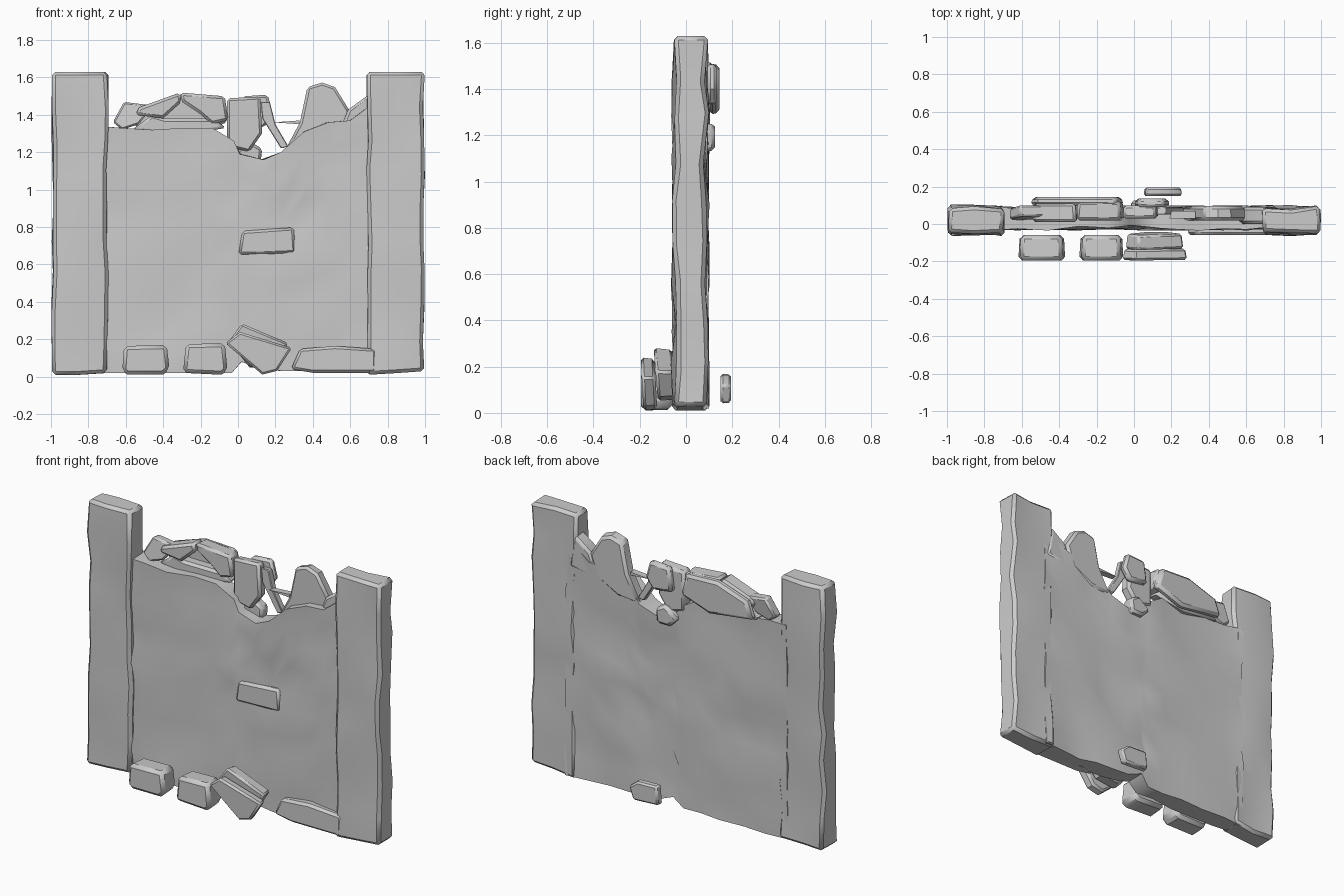
import bpy, bmesh, math, random
from mathutils import Vector

if "Cube" in bpy.data.objects:
    bpy.data.objects.remove(bpy.data.objects["Cube"])

random.seed(7)


def finish(name, bm, bevel=0.0, angle=60):
    bmesh.ops.recalc_face_normals(bm, faces=bm.faces)
    me = bpy.data.meshes.new(name)
    bm.to_mesh(me)
    bm.free()
    ob = bpy.data.objects.new(name, me)
    bpy.context.collection.objects.link(ob)
    if bevel:
        m = ob.modifiers.new("worn_edges", 'BEVEL')
        m.width = bevel
        m.segments = 1
        m.limit_method = 'ANGLE'
        m.angle_limit = math.radians(55)
    bpy.ops.object.select_all(action='DESELECT')
    ob.select_set(True)
    bpy.context.view_layer.objects.active = ob
    bpy.ops.object.shade_smooth_by_angle(angle=math.radians(angle))
    return ob


def slab(name, columns, rows, front, back, jitter, bevel):
    """Weathered slab: columns are (x, bottom, top); both faces are jittered grids."""
    bm = bmesh.new()
    n = len(columns)
    sides = []
    for y, sgn in ((front, 1), (back, -1)):
        grid = []
        for i, (x, lo, hi) in enumerate(columns):
            col = []
            for r in range(rows + 1):
                edge_r = r in (0, rows)
                dx = random.uniform(-1, 1) * jitter * 0.5
                dz = 0 if edge_r else random.uniform(-1, 1) * jitter * 0.9
                if i == 0:
                    dx = abs(dx)
                elif i == n - 1:
                    dx = -abs(dx)
                dy = sgn * random.random() * jitter
                col.append(bm.verts.new((x + dx, y + dy, lo + (hi - lo) * r / rows + dz)))
            grid.append(col)
        for i in range(n - 1):
            for r in range(rows):
                bm.faces.new((grid[i][r], grid[i + 1][r], grid[i + 1][r + 1], grid[i][r + 1]))
        sides.append(grid)
    ring = ([(i, 0) for i in range(n)] + [(n - 1, r) for r in range(1, rows + 1)]
            + [(i, rows) for i in range(n - 2, -1, -1)] + [(0, r) for r in range(rows - 1, 0, -1)])
    f, b = sides
    for (i, r), (j, s) in zip(ring, ring[1:] + ring[:1]):
        bm.faces.new((f[i][r], f[j][s], b[j][s], b[i][r]))
    return finish(name, bm, bevel)


def chunk(name, outline, y0, y1, bevel=0.015, shear=0.0, taper=0.94):
    """Broken stone: x-z outline given thickness along y, narrowing to the back."""
    bm = bmesh.new()
    c = sum((Vector(p) for p in outline), Vector((0, 0))) / len(outline)
    f = [bm.verts.new((x, y0 + shear * (z - c.y), z)) for x, z in outline]
    b = [bm.verts.new((c.x + (x - c.x) * taper, y1 + shear * (z - c.y),
                       c.y + (z - c.y) * taper)) for x, z in outline]
    bm.faces.new(f)
    bm.faces.new(b[::-1])
    for i in range(len(f)):
        j = (i + 1) % len(f)
        bm.faces.new((f[i], b[i], b[j], f[j]))
    return finish(name, bm, bevel, 35)


# Tall end pillars
slab("left_pillar", [(-1.0, 0.01, 1.63), (-0.85, 0.01, 1.63), (-0.69, 0.02, 1.63)],
     9, -0.068, 0.104, 0.03, 0.018)
slab("right_pillar", [(0.685, 0.01, 1.63), (0.85, 0.02, 1.63), (1.0, 0.03, 1.63)],
     9, -0.068, 0.104, 0.03, 0.018)

# Wall panel with a broken top and a worn notch at the base
slab("wall_panel",
     [(-0.76, .02, 1.34), (-0.62, .02, 1.33), (-0.46, .02, 1.32), (-0.30, .02, 1.33),
      (-0.15, .02, 1.33), (-0.03, .02, 1.26), (0.02, .08, 1.19), (0.13, .04, 1.16),
      (0.24, .03, 1.2), (0.35, .03, 1.31), (0.48, .02, 1.36), (0.60, .02, 1.37),
      (0.76, .02, 1.48)], 10, -0.035, 0.100, 0.028, 0.0)

# Shallow stones standing proud of the front face
chunk("foot_stone", [(.28, .04), (.33, .15), (.52, .165), (.74, .15), (.74, .02), (.4, .02)], -.06, .02)
chunk("overhanging_stone", [(0.0, .65), (.02, .78), (.3, .8), (.31, .66)], -.036, .02)

# Broken masonry along the top: a hollow cluster on the left
chunk("hollow_back", [(-.56, 1.33), (-.52, 1.44), (-.31, 1.51), (-.09, 1.5), (-.05, 1.36), (-.25, 1.29)],
      .10, .145)
chunk("hollow_lower_rim", [(-.57, 1.32), (-.46, 1.4), (-.39, 1.38), (-.13, 1.38), (-.06, 1.33), (-.3, 1.29)],
      .03, .11)
chunk("hollow_left_rim", [(-.55, 1.40), (-.53, 1.44), (-.31, 1.52), (-.3, 1.47), (-.4, 1.38)], .01, .11)
chunk("hollow_right_rim", [(-.31, 1.52), (-.07, 1.5), (-.05, 1.37), (-.14, 1.35), (-.21, 1.41), (-.3, 1.47)],
      .02, .12)
chunk("tilted_left_stone", [(-.67, 1.36), (-.61, 1.47), (-.45, 1.45), (-.53, 1.35), (-.62, 1.32)],
      .03, .09, .01, .15)

# Upright stones and shards around the gap
chunk("middle_stone", [(-.06, 1.23), (-.06, 1.49), (.12, 1.5), (.13, 1.3), (.06, 1.2)], .03, .10)
chunk("middle_back_stone", [(.0, 1.35), (.02, 1.5), (.16, 1.51), (.19, 1.4), (.14, 1.33)], .09, .135)
chunk("hanging_stone", [(-.03, 1.19), (.06, 1.26), (.13, 1.22), (.12, 1.13), (.03, 1.13)], .05, .125)
chunk("leaning_shard", [(.12, 1.47), (.17, 1.47), (.20, 1.35), (.27, 1.23), (.23, 1.22), (.13, 1.38)],
      .05, .09, .004)
chunk("thin_shard", [(.19, 1.36), (.33, 1.37), (.33, 1.35)], .03, .07, 0)
chunk("right_upright_stone", [(.24, 1.19), (.33, 1.36), (.37, 1.55), (.45, 1.575), (.52, 1.55),
                              (.60, 1.42), (.55, 1.28), (.4, 1.2)], .02, .095, .015)
chunk("right_wedge_stone", [(.52, 1.26), (.59, 1.43), (.7, 1.51), (.74, 1.3)], .0, .09)

# Fallen blocks on the ground
chunk("fallen_block_left", [(-.62, .03), (-.61, .165), (-.38, .17), (-.365, .04), (-.4, .01), (-.59, .01)],
      -.195, -.06, .02)
chunk("fallen_block_middle", [(-.295, .02), (-.28, .175), (-.07, .18), (-.055, .03), (-.09, .01)],
      -.195, -.06, .02)
chunk("fallen_slab_front", [(-.07, .18), (.01, .24), (.29, .155), (.21, .03), (.13, .01)],
      -.19, -.13, .012, -.05)
chunk("fallen_slab_rear", [(-.05, .19), (.02, .285), (.27, .18), (.2, .07), (.06, .05)],
      -.13, -.05, .012, -.08)
chunk("fallen_chip_back", [(.05, .05), (.06, .17), (.2, .165), (.26, .12), (.23, .04)],
      .15, .195, .01)
